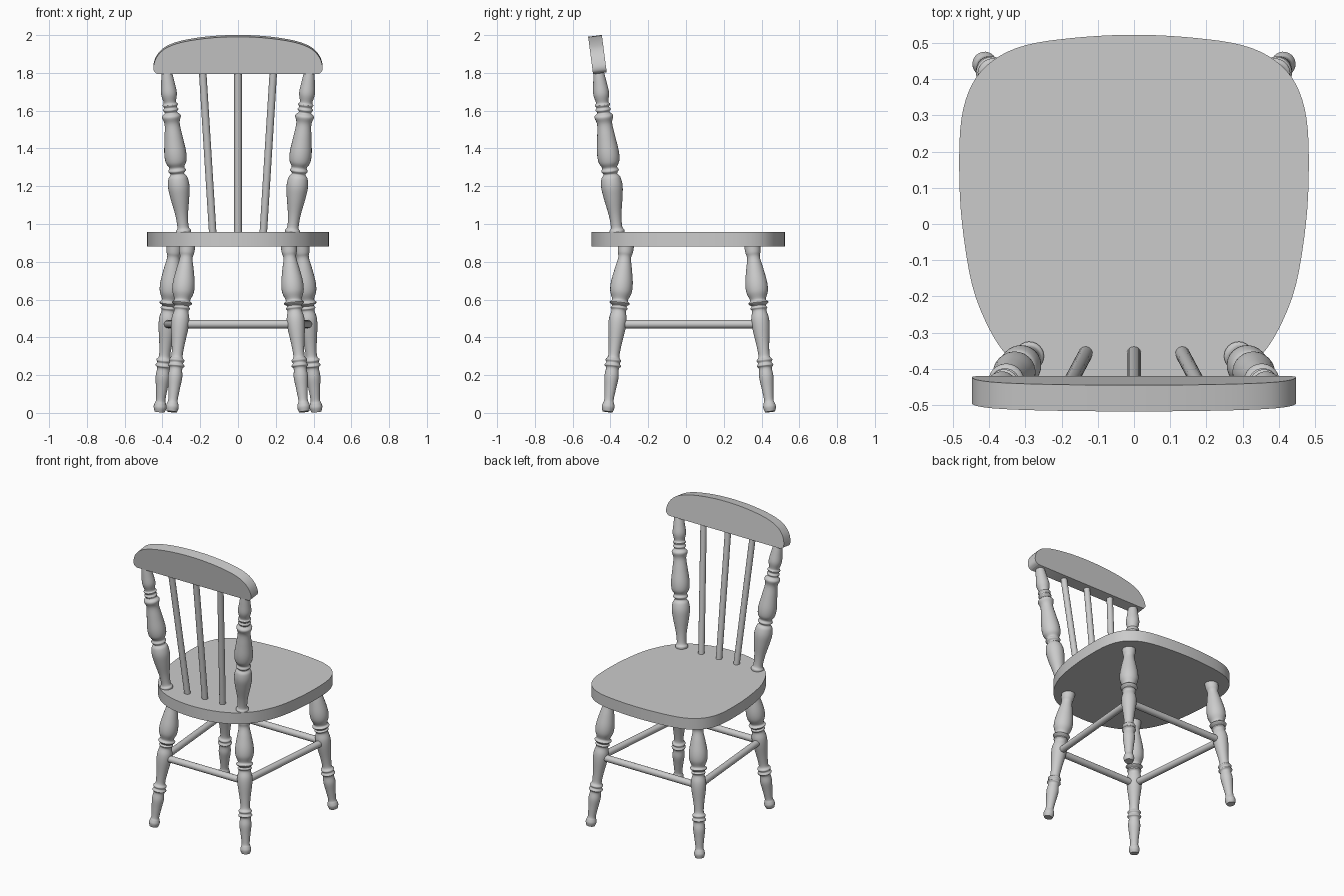
import bpy, bmesh, math
from mathutils import Vector

if "Cube" in bpy.data.objects:
    bpy.data.objects.remove(bpy.data.objects["Cube"])


def spline(pts, closed=False, n=5):
    """Smooth curve through a few control points."""
    p = [Vector(q) for q in pts]
    p = [p[-1]] + p + [p[0], p[1]] if closed else [p[0]] + p + [p[-1]]
    out = []
    for a, b, c, d in zip(p, p[1:], p[2:], p[3:]):
        for i in range(n):
            t = i / n
            out.append(0.5 * (2 * b + (c - a) * t + (2 * a - 5 * b + 4 * c - d) * t * t
                              + (3 * b - a - 3 * c + d) * t ** 3))
    return out if closed else out + [p[-1]]


def finish(name, bm):
    bmesh.ops.recalc_face_normals(bm, faces=bm.faces)
    me = bpy.data.meshes.new(name)
    bm.to_mesh(me)
    bm.free()
    me.shade_smooth()
    me.set_sharp_from_angle(angle=math.radians(40))
    ob = bpy.data.objects.new(name, me)
    bpy.context.collection.objects.link(ob)
    return ob


def slab(name, outline, origin, u, v, depth):
    """Flat outline in the plane u, v pushed along depth."""
    bm = bmesh.new()
    f = bm.faces.new([bm.verts.new(origin + u * p.x + v * p.y) for p in outline])
    ext = bmesh.ops.extrude_face_region(bm, geom=[f], use_keep_orig=True)
    bmesh.ops.translate(bm, vec=depth,
                        verts=[g for g in ext["geom"] if isinstance(g, bmesh.types.BMVert)])
    return finish(name, bm)


def turned(name, start, end, profile, sides=24):
    """Lathe-turned part; profile holds (radius, z) measured up the start-end axis."""
    start, end = Vector(start), Vector(end)
    axis = end - start
    rot = axis.to_track_quat('Z', 'Y')
    bm = bmesh.new()
    rings = []
    for r, z in profile:
        c = start + axis * ((z - profile[0][1]) / (profile[-1][1] - profile[0][1]))
        rings.append([bm.verts.new(c + rot @ Vector((r * math.cos(a), r * math.sin(a), 0)))
                      for a in (2 * math.pi * i / sides for i in range(sides))])
    for a, b in zip(rings, rings[1:]):
        for i in range(sides):
            j = (i + 1) % sides
            bm.faces.new((a[i], a[j], b[j], b[i]))
    bm.faces.new(rings[0])
    bm.faces.new(rings[-1])
    return finish(name, bm)


def rod(name, a, b, r):
    return turned(name, a, b, [(r, 0), (r, 1)], 20)


X, Y, Z = Vector((1, 0, 0)), Vector((0, 1, 0)), Vector((0, 0, 1))

# Seat
half = [(0.16, 0.515), (0.30, 0.494), (0.39, 0.452), (0.447, 0.387), (0.477, 0.29),
        (0.483, 0.15), (0.475, 0), (0.447, -0.17), (0.40, -0.29), (0.345, -0.37),
        (0.26, -0.44), (0.14, -0.485)]
loop = [(0, 0.523)] + half + [(0, -0.5)] + [(-x, y) for x, y in reversed(half)]
slab("seat", spline(loop, True, 4), Z * 0.88, X, Y, Z * 0.077)

# Crest rail, leaning back
half = [(0.15, 0.193), (0.29, 0.172), (0.38, 0.14), (0.428, 0.095), (0.447, 0.045),
        (0.444, 0.015), (0.425, 0)]
arch = [(-x, y) for x, y in reversed(half)] + [(0, 0.2)] + half
s, c = math.sin(0.13), math.cos(0.13)
slab("crest_rail", spline(arch), Vector((0, -0.492, 1.793)), X, Vector((0, -s, c)),
     Vector((0, c, s)) * 0.073)

# Turned profiles
leg = spline([(0.027, 0.006), (0.034, 0.03), (0.030, 0.05), (0.025, 0.07), (0.031, 0.13),
              (0.038, 0.19), (0.034, 0.235), (0.044, 0.25), (0.036, 0.265), (0.042, 0.28),
              (0.030, 0.30), (0.034, 0.36), (0.046, 0.45), (0.047, 0.50), (0.038, 0.54),
              (0.045, 0.555), (0.038, 0.567), (0.054, 0.582), (0.042, 0.598), (0.057, 0.64),
              (0.058, 0.69), (0.046, 0.76), (0.034, 0.82), (0.040, 0.85), (0.043, 0.89)])
post = spline([(0.036, 0.945), (0.040, 0.965), (0.030, 0.985), (0.034, 1.05), (0.050, 1.14),
               (0.057, 1.20), (0.050, 1.245), (0.036, 1.265), (0.047, 1.282), (0.040, 1.30),
               (0.055, 1.33), (0.058, 1.38), (0.048, 1.46), (0.040, 1.53), (0.050, 1.57),
               (0.033, 1.59), (0.041, 1.605), (0.034, 1.618), (0.041, 1.632), (0.033, 1.645),
               (0.042, 1.69), (0.036, 1.745), (0.027, 1.81)])

# Legs and back posts on both sides
FOOT, TOP = {"front": (0.415, 0.445), "back": (0.35, -0.415)}, {"front": (0.335, 0.35), "back": (0.268, -0.317)}


def leg_at(end, side, z):
    t = (z - 0.006) / 0.884
    (x0, y0), (x1, y1) = FOOT[end], TOP[end]
    return Vector((side * (x0 + (x1 - x0) * t), y0 + (y1 - y0) * t, z))


for side, tag in ((-1, "left"), (1, "right")):
    for end in FOOT:
        turned(f"{end}_leg_{tag}", leg_at(end, side, 0.006), leg_at(end, side, 0.89), leg)
    turned(f"back_post_{tag}", (side * 0.287, -0.363, 0.945), (side * 0.378, -0.463, 1.81), post)
    rod(f"side_stretcher_{tag}", leg_at("back", side, 0.47), leg_at("front", side, 0.47), 0.022)

# Cross stretchers
for end in FOOT:
    rod(f"{end}_stretcher", leg_at(end, -1, 0.47), leg_at(end, 1, 0.47), 0.022)

# Back spindles
for i, name in ((-1, "left"), (0, "middle"), (1, "right")):
    rod(f"back_spindle_{name}", (i * 0.133, -0.357, 0.94), (i * 0.188, -0.46, 1.82), 0.02)
